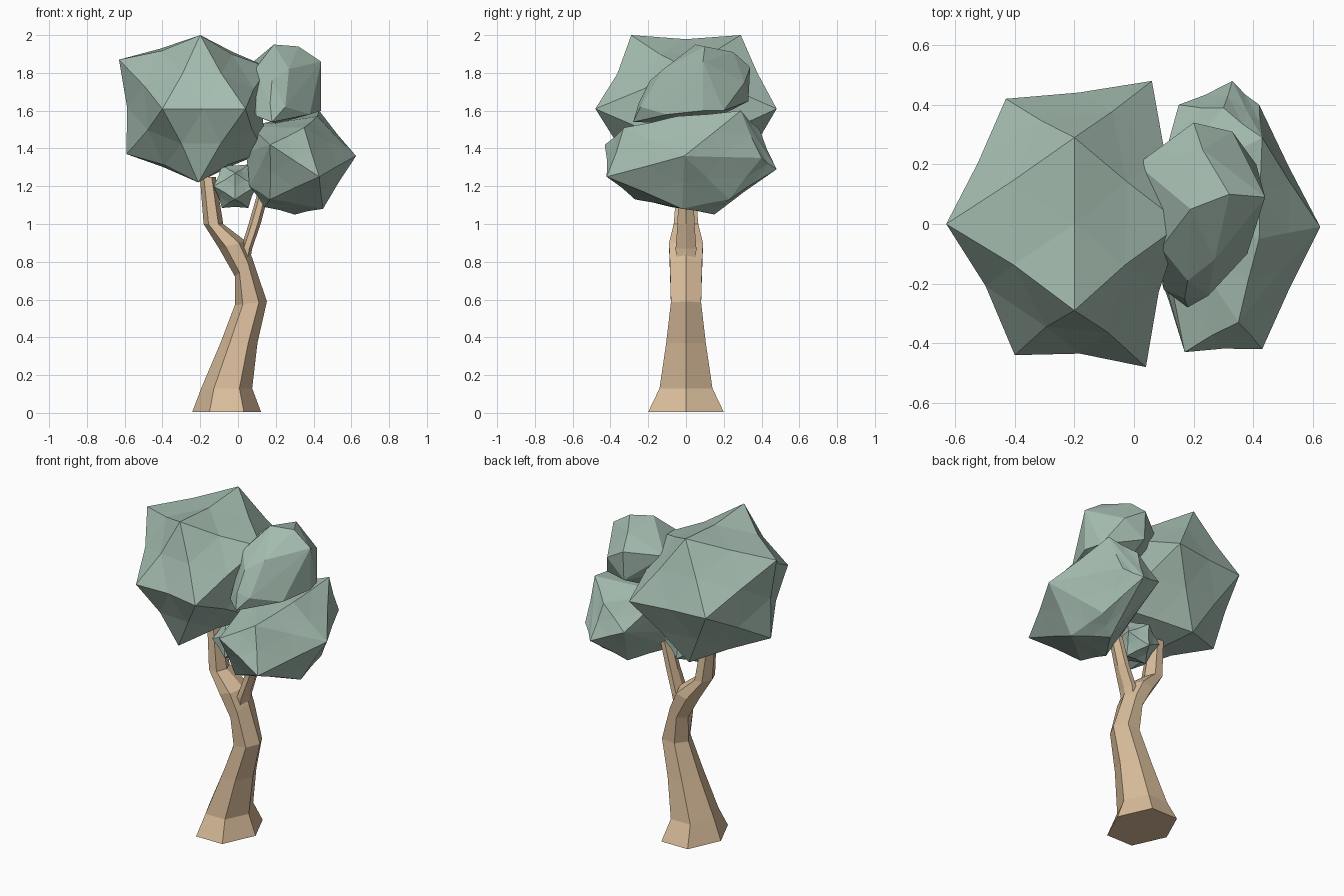
import bpy, bmesh
from math import cos, sin, pi
from mathutils import Vector


def material(name, color):
    m = bpy.data.materials.new(name)
    m.diffuse_color = (*color, 1)
    return m


LEAF = material("leaf_green", (0.37, 0.50, 0.43))
WOOD = material("wood", (0.70, 0.51, 0.33))


def finish(bm, name, mat):
    bmesh.ops.recalc_face_normals(bm, faces=bm.faces[:])
    me = bpy.data.meshes.new(name)
    bm.to_mesh(me)
    bm.free()
    me.materials.append(mat)
    ob = bpy.data.objects.new(name, me)
    bpy.context.collection.objects.link(ob)
    return ob


def clump(name, points, front=1.0, back=1.0):
    """Faceted leaf clump: hull of its corners, edge midpoints pulled in per side."""
    bm = bmesh.new()
    bmesh.ops.convex_hull(bm, input=[bm.verts.new(p) for p in points])
    loose = [v for v in bm.verts if not v.link_faces]
    bmesh.ops.delete(bm, geom=loose, context='VERTS')
    corners = [v.co.copy() for v in bm.verts]
    centre = sum(corners, Vector()) / len(corners)
    bmesh.ops.subdivide_edges(bm, edges=bm.edges[:], cuts=1, use_grid_fill=True)
    for v in bm.verts:
        if min((v.co - c).length for c in corners) > 1e-4:
            dent = front if v.co.y < centre.y + 0.01 else back
            v.co = centre + (v.co - centre) * dent
    bmesh.ops.triangulate(bm, faces=bm.faces[:])
    bmesh.ops.dissolve_limit(bm, angle_limit=0.01, verts=bm.verts[:], edges=bm.edges[:])
    finish(bm, name, LEAF)


def limb(name, rings):
    """Six-sided limb through rings of (x, z, radius_x, radius_y, tilt)."""
    bm = bmesh.new()
    loops = []
    for x, z, rx, ry, tilt in rings:
        loops.append([bm.verts.new((x + rx * cos(i * pi / 3),
                                    ry * sin(i * pi / 3) / sin(pi / 3),
                                    z + tilt * cos(i * pi / 3))) for i in range(6)])
    for a, b in zip(loops, loops[1:]):
        for i in range(6):
            j = (i + 1) % 6
            bm.faces.new((a[i], a[j], b[j], b[i]))
    bm.faces.new(loops[0])
    bm.faces.new(loops[-1])
    finish(bm, name, WOOD)


# Trunk leaning right, then bending left into the main branch
limb("trunk", [
    (-0.06, 0.005, 0.182, 0.20, 0),
    (-0.06, 0.13, 0.135, 0.14, 0),
    (0.005, 0.37, 0.098, 0.105, 0),
    (0.068, 0.58, 0.085, 0.08, 0.01),
    (0.03, 0.77, 0.045, 0.085, 0.05),
    (-0.03, 0.89, 0.07, 0.09, 0.02),
    (-0.13, 1.00, 0.052, 0.065, 0),
    (-0.16, 1.25, 0.042, 0.045, 0)])

# Thinner right branch
limb("right_branch", [
    (0.03, 0.78, 0.03, 0.05, 0),
    (0.045, 0.87, 0.03, 0.055, 0),
    (0.088, 1.00, 0.032, 0.045, 0),
    (0.135, 1.17, 0.03, 0.04, 0)])

# Large left clump: stretched icosahedron, dented on its front
clump("left_leaves", [
    (-0.20, -0.29, 2.0), (-0.20, 0.29, 2.0),
    (-0.21, -0.29, 1.22), (-0.21, 0.27, 1.22),
    (-0.40, -0.44, 1.61), (0.04, -0.48, 1.61),
    (-0.43, 0.42, 1.61), (0.06, 0.48, 1.61),
    (-0.63, 0, 1.87), (-0.59, 0, 1.37),
    (0.16, 0, 1.83), (0.14, 0, 1.38)], front=0.945, back=0.98)

# Low right clump
clump("right_leaves", [
    (0.43, -0.42, 1.25), (0.17, -0.43, 1.42), (0.625, -0.01, 1.36),
    (0.43, 0.29, 1.60), (0.35, -0.33, 1.51), (0.42, -0.05, 1.57),
    (0.45, -0.02, 1.08), (0.30, 0.15, 1.05), (0.14, -0.08, 1.09),
    (0.06, -0.10, 1.20), (0.04, 0.00, 1.38), (0.06, 0.10, 1.52),
    (0.42, 0.40, 1.35), (0.30, 0.39, 1.50), (0.33, 0.48, 1.29),
    (0.17, -0.27, 1.13), (0.42, 0.23, 1.13), (0.15, 0.40, 1.36)],
    front=0.985, back=0.985)

# Small upper right clump
clump("upper_leaves", [
    (0.19, 0.05, 1.95), (0.32, 0.10, 1.94), (0.23, 0.25, 1.91),
    (0.44, 0.09, 1.86), (0.44, 0.09, 1.60), (0.38, -0.10, 1.58),
    (0.25, -0.24, 1.62), (0.18, -0.28, 1.54), (0.10, -0.22, 1.57),
    (0.17, -0.25, 1.64), (0.18, -0.19, 1.76),
    (0.09, -0.08, 1.82), (0.27, -0.12, 1.82), (0.20, 0.34, 1.83),
    (0.33, 0.31, 1.75), (0.41, 0.20, 1.60), (0.20, 0.33, 1.65),
    (0.01, 0.20, 1.80), (0.01, 0.14, 1.68), (0.20, 0.10, 1.53)])

# Tiny clump in the fork
g, h = 0.07, 0.115
fork = [p for a in (-g, g) for b in (-h, h)
        for p in ((a, 0, b), (0, b, a), (b, a, 0))]
clump("fork_leaves", [(x - 0.015, y, z + 1.2) for x, y, z in fork],
      front=0.95, back=0.95)
